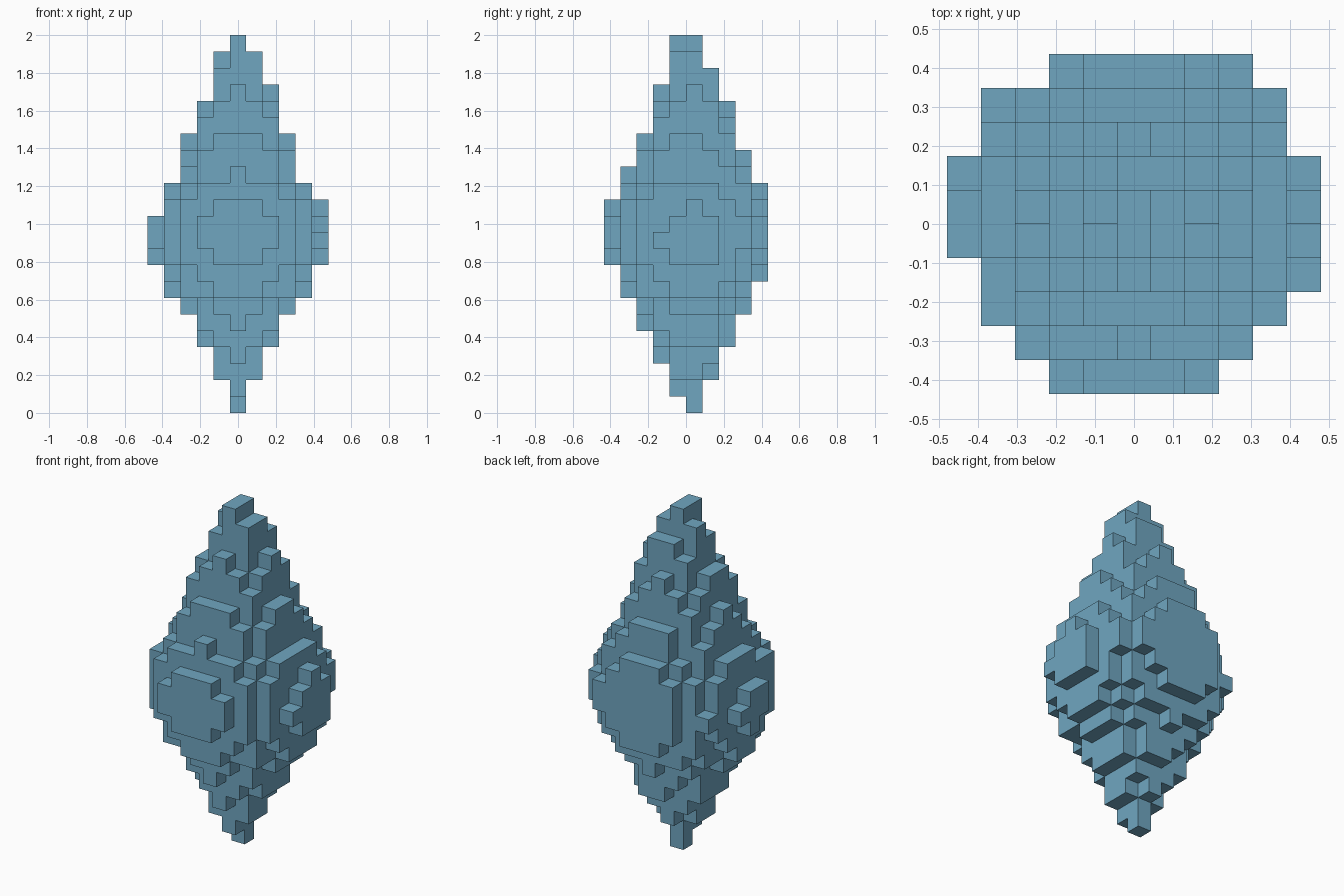
import bpy
import bmesh
from math import hypot
from mathutils import Vector

cube = bpy.data.objects.get("Cube")
if cube:
    bpy.data.objects.remove(cube, do_unlink=True)

# Radius of every block layer, bottom to top, in blocks
LAYER_RADII = [0.5, 0.85, 1.35, 1.85, 2.45, 2.82, 3.3, 4.15, 4.65, 5.1, 5.24, 5.2,
               4.96, 4.4, 3.82, 3.49, 3.12, 2.73, 2.36, 1.96, 1.6, 1.22, 0.85]
BLOCK = 2 / len(LAYER_RADII)
AXIS_X, AXIS_Y = 0.07, 0.24


def make_material(name, rgb):
    color = (*rgb, 1)
    mat = bpy.data.materials.new(name)
    mat.use_nodes = True
    mat.diffuse_color = color
    mat.node_tree.nodes["Principled BSDF"].inputs["Base Color"].default_value = color
    return mat


def filled_blocks():
    """Block centres lying inside the round double cone, in block units."""
    blocks = set()
    for layer, radius in enumerate(LAYER_RADII):
        for x in range(-6, 7):
            for row in range(-6, 6):
                y = row + 0.5
                if hypot(x - AXIS_X, y - AXIS_Y) <= radius:
                    blocks.add((x, y, layer + 0.5))
    return blocks


def add_exposed_faces(bm, blocks):
    """One square for each block side that has no neighbour."""
    for block in blocks:
        center = Vector(block)
        for axis in range(3):
            for sign in (-1, 1):
                normal = Vector((0, 0, 0))
                normal[axis] = sign
                if tuple(center + normal) in blocks:
                    continue
                u = Vector((0, 0, 0))
                u[(axis + 1) % 3] = 0.5
                v = normal.cross(u)
                middle = center + normal / 2
                corners = (middle - u - v, middle + u - v, middle + u + v, middle - u + v)
                bm.faces.new([bm.verts.new(c * BLOCK) for c in corners])


# Blocky crystal body
bm = bmesh.new()
add_exposed_faces(bm, filled_blocks())
bmesh.ops.remove_doubles(bm, verts=bm.verts[:], dist=BLOCK / 100)
mesh = bpy.data.meshes.new("crystal")
bm.to_mesh(mesh)
bm.free()
mesh.materials.append(make_material("soft blue", (0.16, 0.38, 0.53)))
crystal = bpy.data.objects.new("crystal", mesh)
bpy.context.collection.objects.link(crystal)
